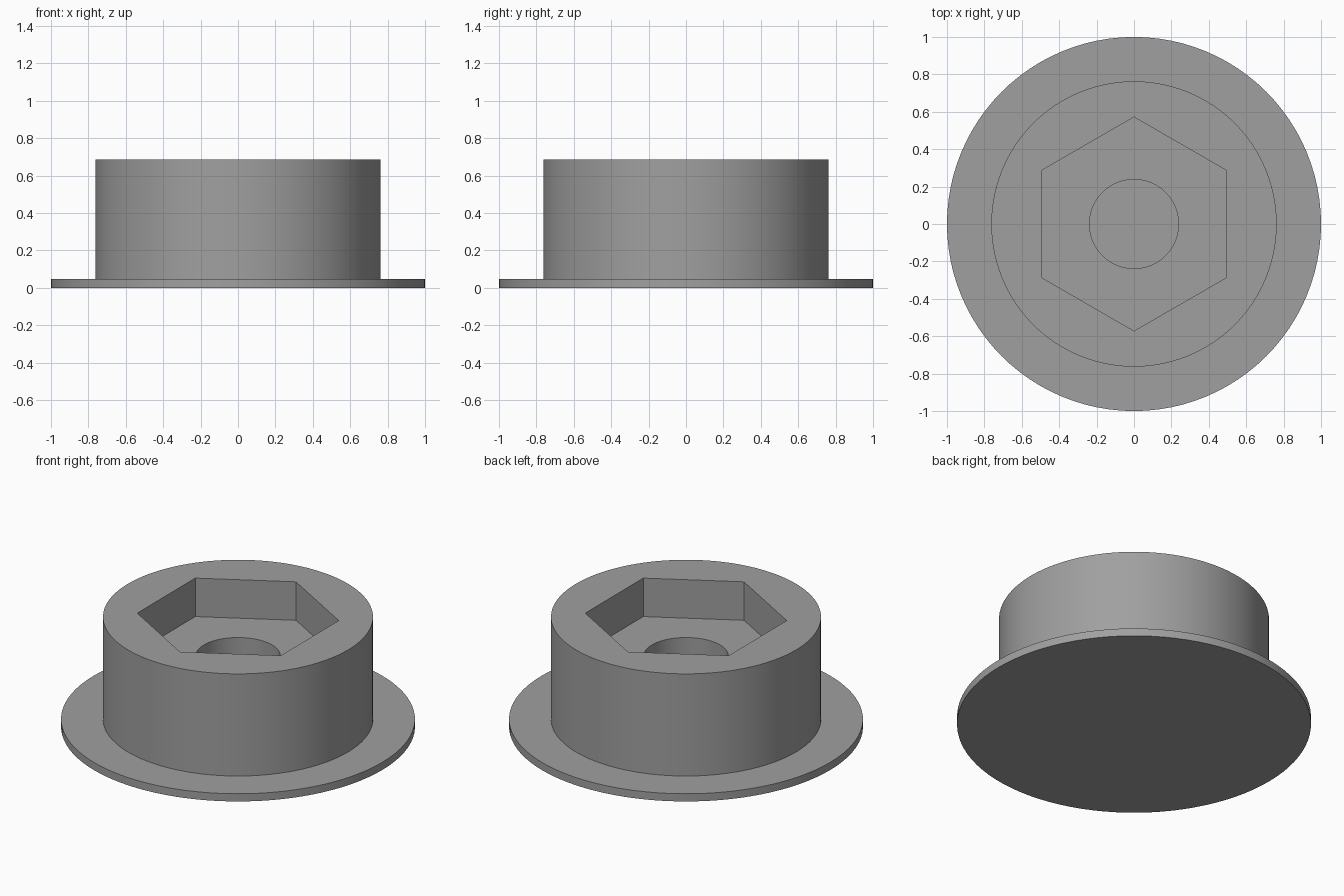
import bpy, bmesh, math

if "Cube" in bpy.data.objects:
    bpy.data.objects.remove(bpy.data.objects["Cube"])

SEGMENTS = 96   # multiple of 12, so hexagon corners fall on vertices


def circle(radius):
    return lambda a: radius


def hexagon(apothem):
    # Flats face +x / -x, corners point to +y / -y
    sector = math.pi / 3
    return lambda a: apothem / math.cos((a + sector / 2) % sector - sector / 2)


# Outline from the underside, up the outside, then down into the recesses
FLANGE_TOP, BOSS_TOP, SOCKET_FLOOR = 0.048, 0.685, 0.445
sections = [
    (circle(1.0), 0.0),               # underside rim
    (circle(1.0), FLANGE_TOP),        # flange rim
    (circle(0.763), FLANGE_TOP),      # foot of boss
    (circle(0.763), BOSS_TOP),        # boss rim
    (hexagon(0.495), BOSS_TOP),       # hexagonal socket mouth
    (hexagon(0.495), SOCKET_FLOOR),   # socket floor edge
    (circle(0.238), SOCKET_FLOOR),    # round hole mouth
    (circle(0.238), FLANGE_TOP),      # round hole floor
]

bm = bmesh.new()
rings = []
for radius, z in sections:
    ring = []
    for i in range(SEGMENTS):
        a = 2 * math.pi * i / SEGMENTS
        ring.append(bm.verts.new((radius(a) * math.cos(a), radius(a) * math.sin(a), z)))
    rings.append(ring)

# Skin neighbouring sections, then close the underside and the hole floor
for lower, upper in zip(rings, rings[1:]):
    for i in range(SEGMENTS):
        j = (i + 1) % SEGMENTS
        bm.faces.new((lower[i], lower[j], upper[j], upper[i]))
bm.faces.new(reversed(rings[0]))
bm.faces.new(rings[-1])
bmesh.ops.recalc_face_normals(bm, faces=bm.faces)

mesh = bpy.data.meshes.new("flanged_socket_cap")
bm.to_mesh(mesh)
bm.free()

# Plain grey finish
grey = bpy.data.materials.new("grey")
grey.diffuse_color = (0.352, 0.352, 0.352, 1.0)
grey.use_nodes = True
grey.node_tree.nodes["Principled BSDF"].inputs["Base Color"].default_value = grey.diffuse_color
mesh.materials.append(grey)

cap = bpy.data.objects.new("flanged_socket_cap", mesh)
bpy.context.collection.objects.link(cap)
bpy.context.view_layer.objects.active = cap
cap.select_set(True)
bpy.ops.object.shade_smooth_by_angle(angle=math.radians(30))
